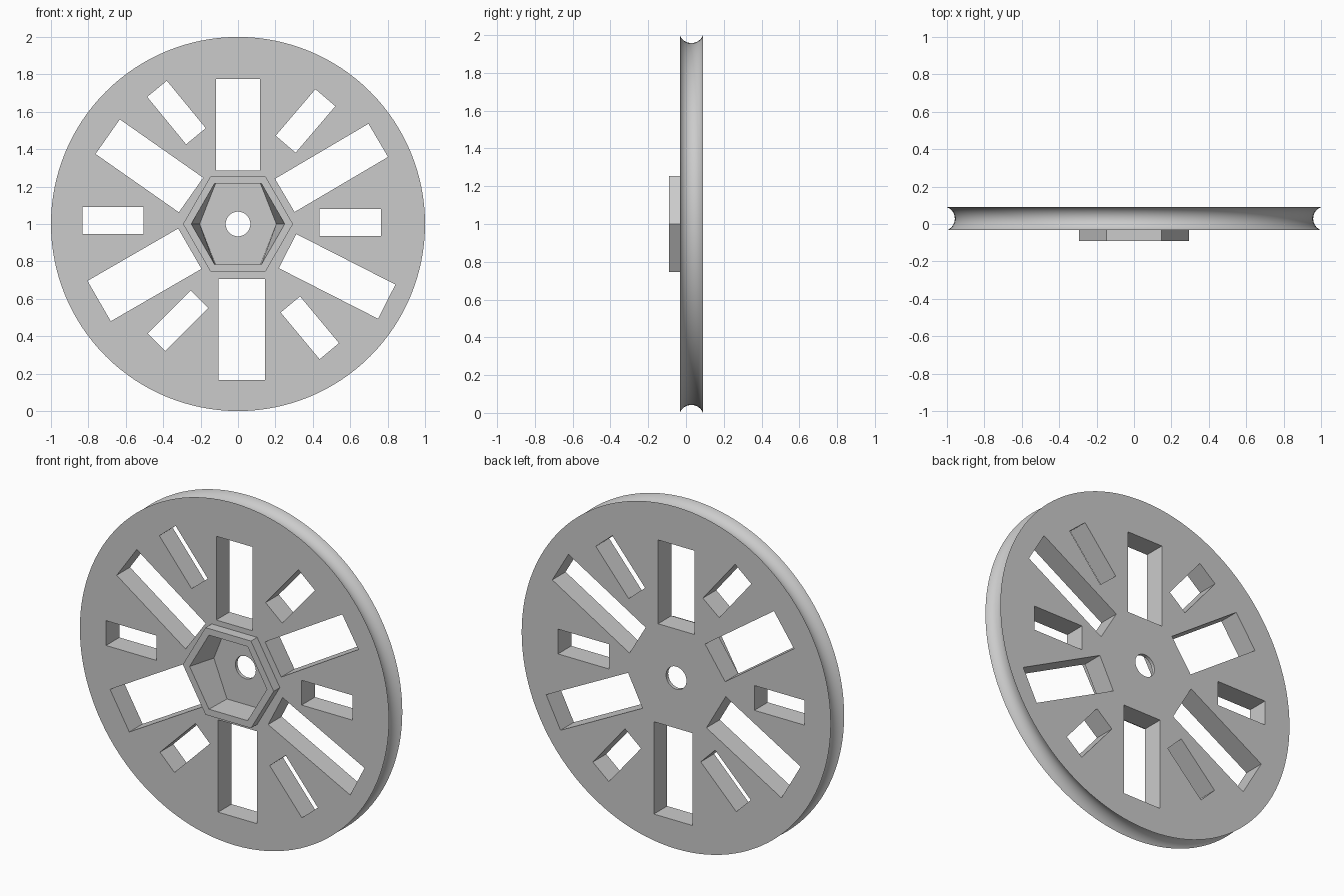
import bpy, bmesh
from math import sin, cos, pi, radians, asin
from mathutils import Vector

old = bpy.data.objects.get("Cube")
if old:
    bpy.data.objects.remove(old, do_unlink=True)

FRONT, BACK, HUB_FRONT, FLOOR = -0.033, 0.09, -0.09, 0.07

grey = bpy.data.materials.new("light_grey")
grey.use_nodes = True
grey.diffuse_color = (0.6, 0.6, 0.6, 1)
grey.node_tree.nodes["Principled BSDF"].inputs["Base Color"].default_value = (0.6, 0.6, 0.6, 1)


def loft(name, sections):
    """Closed solid through matching rings of (x, y, z) points."""
    bm = bmesh.new()
    rings = [[bm.verts.new(p) for p in s] for s in sections]
    n = len(rings[0])
    for a, b in zip(rings, rings[1:]):
        for i in range(n):
            j = (i + 1) % n
            bm.faces.new((a[i], a[j], b[j], b[i]))
    bm.faces.new(rings[0])
    bm.faces.new(rings[-1])
    bmesh.ops.recalc_face_normals(bm, faces=bm.faces)
    mesh = bpy.data.meshes.new(name)
    bm.to_mesh(mesh)
    bm.free()
    mesh.materials.append(grey)
    obj = bpy.data.objects.new(name, mesh)
    bpy.context.collection.objects.link(obj)
    return obj


def circle(r, y, n):
    return [(r * cos(2 * pi * i / n), y, 1 + r * sin(2 * pi * i / n)) for i in range(n)]


def combine(target, tool, operation):
    """Apply a boolean and discard the tool."""
    mod = target.modifiers.new(operation, "BOOLEAN")
    mod.operation = operation
    mod.solver = "EXACT"
    mod.object = tool
    bpy.context.view_layer.objects.active = target
    bpy.ops.object.modifier_apply(modifier=mod.name)
    bpy.data.objects.remove(tool, do_unlink=True)


# Disc with a concave groove round its rim
half, depth, steps = (BACK - FRONT) / 2, 0.042, 16
arc_r = (half ** 2 + depth ** 2) / (2 * depth)
sweep = asin(half / arc_r)
rim = []
for i in range(steps + 1):
    a = sweep * (2 * i / steps - 1)
    y = (FRONT + BACK) / 2 + arc_r * sin(a)
    rim.append(circle(1 - depth + arc_r * (1 - cos(a)), y, 128))
wheel = loft("pulley_wheel", rim)

# Raised hexagonal hub
hub = loft("hub", [circle(0.294, HUB_FRONT, 6), circle(0.294, 0.0, 6)])
combine(wheel, hub, "UNION")

# Hexagonal pocket, narrowing sideways towards its floor
mouth = circle(0.25, HUB_FRONT, 6)
floor = [(x * (0.82 if abs(x) > 0.2 else 0.96), FLOOR, z) for x, y, z in mouth]
lip = [(x, HUB_FRONT - 0.02, z) for x, y, z in mouth]
combine(wheel, loft("pocket_cutter", [lip, mouth, floor]), "DIFFERENCE")

# Axle hole
combine(wheel, loft("hole_cutter", [circle(0.066, -0.2, 48), circle(0.066, 0.2, 48)]), "DIFFERENCE")

# Slots: centre x, centre z, length, width, angle
slots = [
    (0.0, 1.53, 0.49, 0.235, 90), (0.02, 0.435, 0.54, 0.25, 90),
    (0.5, 1.3, 0.58, 0.206, 30.5), (0.53, 0.72, 0.595, 0.205, -27),
    (-0.5, 0.728, 0.56, 0.249, 30), (-0.474, 1.311, 0.544, 0.226, -35),
    (-0.668, 1.018, 0.325, 0.145, 0), (0.6, 1.008, 0.33, 0.145, 0),
    (-0.329, 1.596, 0.328, 0.136, -50.6), (0.361, 1.551, 0.327, 0.14, 49.5),
    (-0.32, 0.483, 0.325, 0.132, 45), (0.384, 0.445, 0.325, 0.135, -50.2),
]
for x, z, length, width, angle in slots:
    a = radians(angle)
    along = Vector((cos(a), 0, sin(a))) * length / 2
    across = Vector((-sin(a), 0, cos(a))) * width / 2
    rings = []
    for y in (-0.2, 0.2):
        c = Vector((x, y, z))
        rings.append([c - along - across, c + along - across, c + along + across, c - along + across])
    combine(wheel, loft("slot_cutter", rings), "DIFFERENCE")

# Smooth groove and hole, crisp edges elsewhere
bpy.ops.object.select_all(action="DESELECT")
wheel.select_set(True)
bpy.context.view_layer.objects.active = wheel
bpy.ops.object.shade_smooth_by_angle(angle=radians(30))
